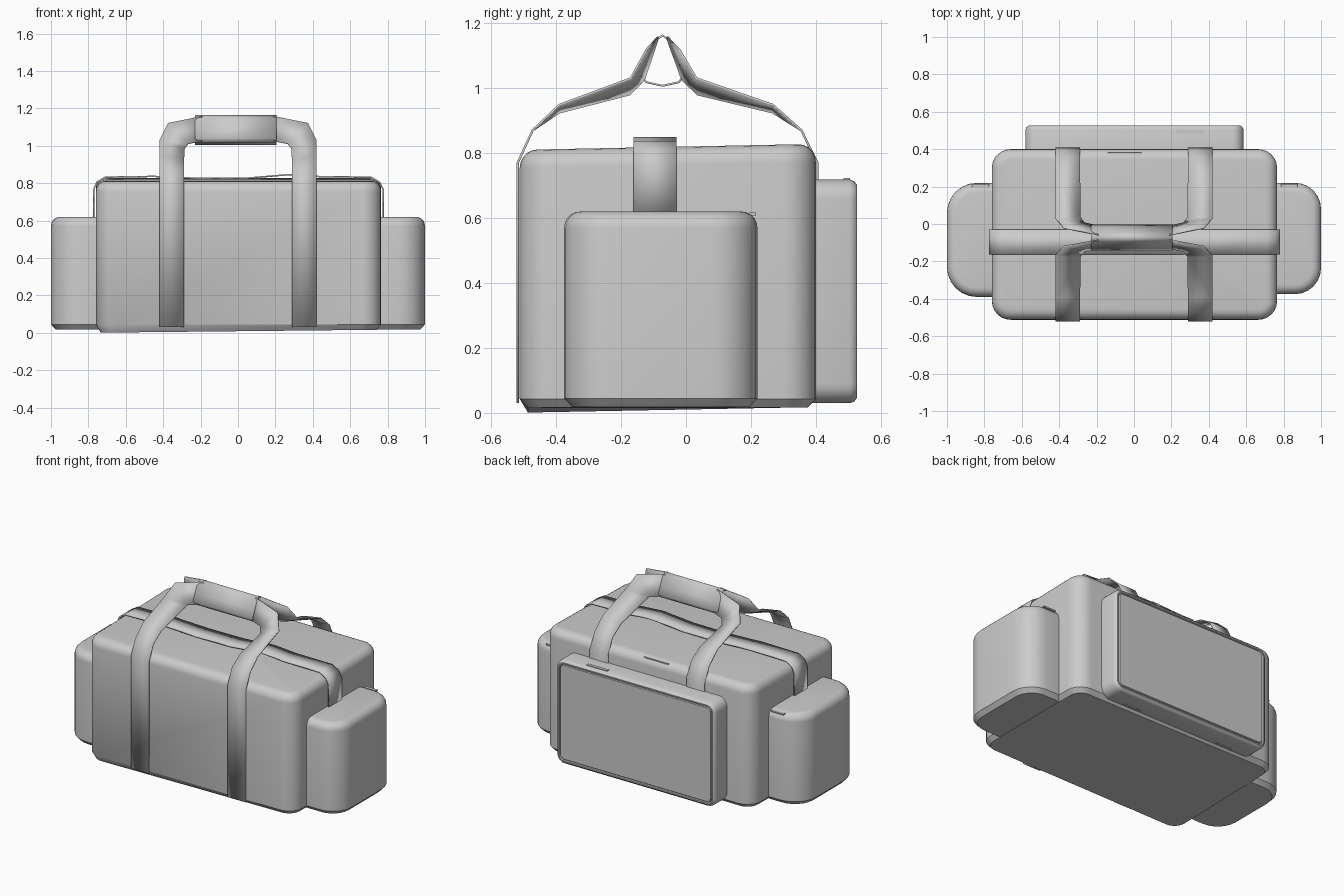
import bpy, bmesh, math

cube = bpy.data.objects.get("Cube")
if cube:
    bpy.data.objects.remove(cube, do_unlink=True)

# One fabric colour for the whole bag
fabric = bpy.data.materials.new("grey_fabric")
fabric.use_nodes = True
GREY = (0.6, 0.6, 0.6, 1)
fabric.diffuse_color = GREY
fabric.node_tree.nodes["Principled BSDF"].inputs["Base Color"].default_value = GREY


def finish(bm, name, thickness=0, angle=35):
    bmesh.ops.recalc_face_normals(bm, faces=bm.faces)
    mesh = bpy.data.meshes.new(name)
    bm.to_mesh(mesh)
    bm.free()
    mesh.materials.append(fabric)
    ob = bpy.data.objects.new(name, mesh)
    bpy.context.collection.objects.link(ob)
    bpy.ops.object.select_all(action="DESELECT")
    ob.select_set(True)
    bpy.context.view_layer.objects.active = ob
    bpy.ops.object.shade_smooth_by_angle(angle=math.radians(angle))
    if thickness:
        mod = ob.modifiers.new("thickness", "SOLIDIFY")
        mod.thickness = thickness
        mod.offset = 0
    return ob


def skin(bm, rings, closed):
    """Join successive point rows with quads."""
    rows = [[bm.verts.new(p) for p in ring] for ring in rings]
    for low, high in zip(rows, rows[1:]):
        count = len(low)
        for i in range(count if closed else count - 1):
            j = (i + 1) % count
            bm.faces.new((low[i], low[j], high[j], high[i]))
    return rows


def rounded_outline(rect, radius, inset, steps=6):
    a0, a1, b0, b1 = rect
    r = max(radius - inset, 0.004)
    d = inset + r
    corners = ((a1 - d, b1 - d), (a0 + d, b1 - d), (a0 + d, b0 + d), (a1 - d, b0 + d))
    points = []
    for k, (a, b) in enumerate(corners):
        for i in range(steps + 1):
            t = math.pi / 2 * (k + i / steps)
            points.append((a + r * math.cos(t), b + r * math.sin(t)))
    return points


def padded_box(name, rect, radius, rings, place=lambda a, b, h: (a, b, h)):
    """Rounded rectangle lofted through (height, inset) rings and capped."""
    bm = bmesh.new()
    rows = skin(bm, [[place(a, b, h) for a, b in rounded_outline(rect, radius, inset)]
                     for h, inset in rings], True)
    bm.faces.new(rows[0])
    bm.faces.new(rows[-1])
    return finish(bm, name)


def soft_rings(bottom, top, r):
    """Small chamfer at the bottom, rounded edge at the top."""
    rings = [(bottom, 0.025), (bottom + 0.027, 0)]
    for i in range(6):
        t = math.pi / 2 * i / 5
        rings.append((top - r + r * math.sin(t), r - r * math.cos(t)))
    return rings


# Main body, slightly sagging at one bottom corner
def slump(a, b, h):
    if h < 0.03:
        h -= 0.016 * max(0, -b / 0.5) * (0.5 - a / 1.5)
    elif h > 0.75:
        h += 0.02 * b
    return a, b, h


padded_box("main_body", (-0.76, 0.765, -0.512, 0.4), 0.1, soft_rings(0.016, 0.82, 0.055), slump)

# End pockets
padded_box("left_end_pocket", (0.6, 1.0, -0.375, 0.22), 0.14, soft_rings(0.018, 0.62, 0.05))
padded_box("right_end_pocket", (-1.0, -0.6, -0.39, 0.22), 0.16, soft_rings(0.018, 0.62, 0.05))

# Back pocket with a seam groove round its face
padded_box("back_pocket", (-0.58, 0.585, 0.03, 0.718), 0.06,
           [(0.36, 0), (0.505, 0), (0.518, 0.005), (0.526, 0.016), (0.526, 0.024),
            (0.519, 0.027), (0.519, 0.031), (0.526, 0.034)],
           lambda a, b, h: (a, h, b))

# Band running over the lid and down both ends
profile = [(-0.772, 0.6), (-0.772, 0.765), (-0.755, 0.805), (-0.71, 0.832), (-0.45, 0.836),
           (-0.2, 0.825), (0.05, 0.827), (0.28, 0.846), (0.45, 0.834), (0.71, 0.832),
           (0.757, 0.805), (0.777, 0.765), (0.777, 0.6)]
bm = bmesh.new()
skin(bm, [[(x, -0.162, z), (x, -0.03, z)] for x, z in profile], False)
finish(bm, "lid_band", 0.008)

# Carry straps: outer and inner edge of the ribbon, as (x, y, z)
outer = [(0.42, -0.518, 0.03), (0.42, -0.518, 0.77), (0.42, -0.472, 0.87), (0.42, -0.39, 0.948),
         (0.42, -0.17, 1.03), (0.375, -0.12, 1.12), (0.19, -0.085, 1.158)]
inner = [(0.288, -0.518, 0.03), (0.288, -0.518, 0.77), (0.288, -0.472, 0.87),
         (0.288, -0.39, 0.925), (0.288, -0.175, 0.98), (0.265, -0.145, 1.01), (0.19, -0.13, 1.025)]
for end, back in (("front", False), ("back", True)):
    for side, s in (("left", 1), ("right", -1)):
        bm = bmesh.new()
        rows = [[(s * x, -0.15 - 1.07 * y if back else y, z) for x, y, z in pair]
                for pair in zip(outer, inner)]
        skin(bm, rows, False)
        finish(bm, f"{end}_{side}_strap", 0.007, 20)

# Hollow grip wrap joining the straps
section = [(-0.14, 1.04), (-0.118, 1.09), (-0.092, 1.148), (-0.072, 1.162), (-0.052, 1.148),
           (-0.027, 1.09), (-0.005, 1.04), (-0.022, 1.018), (-0.072, 1.007), (-0.122, 1.018)]
bm = bmesh.new()
skin(bm, [[(x, y, z) for y, z in section] for x in (-0.23, 0.205)], True)
finish(bm, "grip_wrap", 0.006, 50)

# Zip pulls
for name, (x, y, z), (w, d) in (
        ("lid_zip_pull", (-0.05, 0.375, 0.815), (0.18, 0.015)),
        ("left_pocket_zip_pull", (0.83, 0.205, 0.612), (0.09, 0.02)),
        ("right_pocket_zip_pull", (-0.82, 0.205, 0.612), (0.09, 0.02)),
        ("back_pocket_zip_pull", (0.3, 0.495, 0.718), (0.15, 0.02))):
    bm = bmesh.new()
    bmesh.ops.create_cube(bm, size=1)
    bmesh.ops.scale(bm, vec=(w, d, 0.009), verts=bm.verts)
    bmesh.ops.translate(bm, vec=(x, y, z), verts=bm.verts)
    finish(bm, name)
